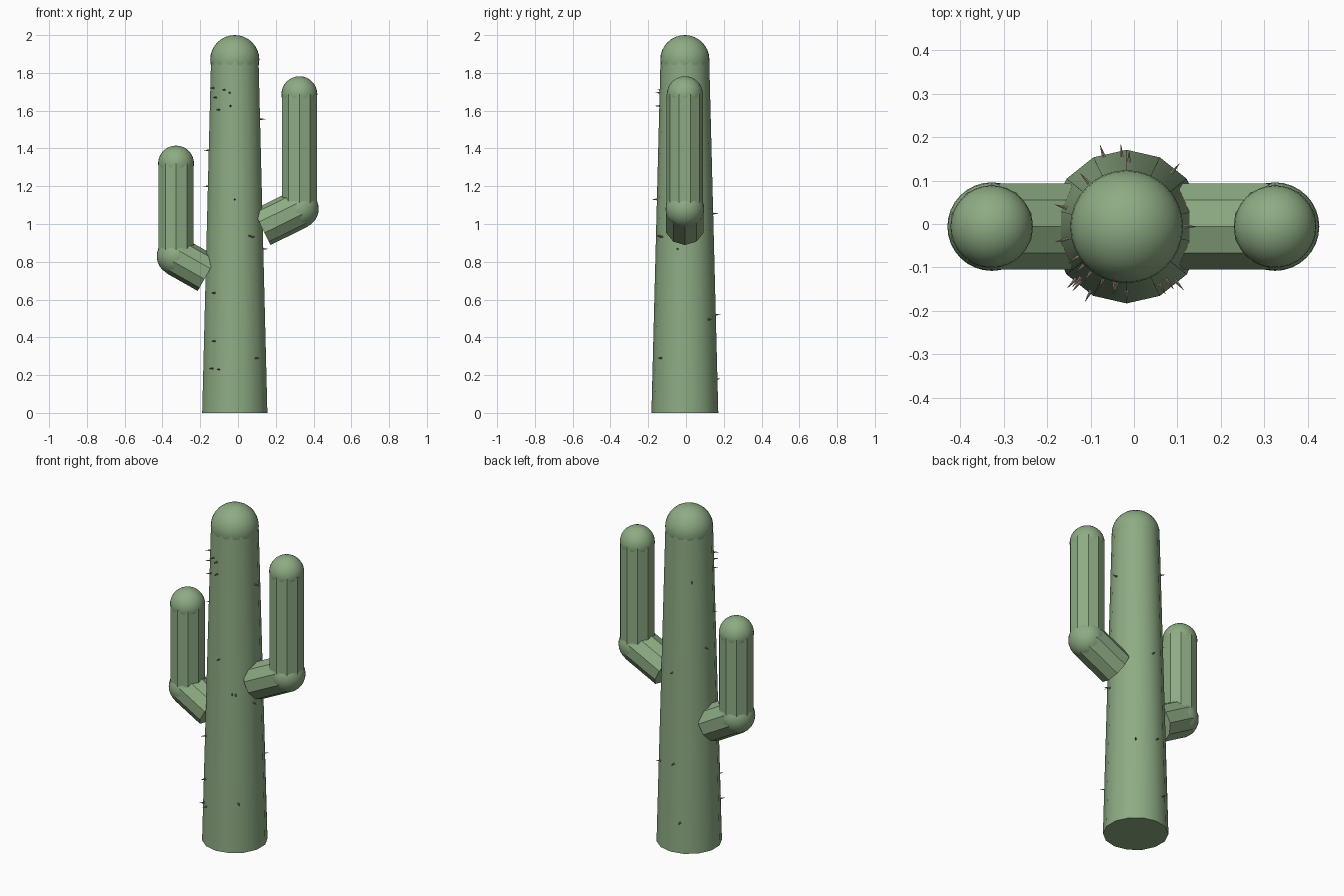
import bpy, bmesh, math
from mathutils import Matrix, Vector

cube = bpy.data.objects.get("Cube")
if cube:
    bpy.data.objects.remove(cube, do_unlink=True)


def make_material(name, rgb):
    mat = bpy.data.materials.new(name)
    mat.use_nodes = True
    mat.diffuse_color = (*rgb, 1)
    mat.node_tree.nodes["Principled BSDF"].inputs["Base Color"].default_value = (*rgb, 1)
    return mat


green = make_material("cactus_green", (0.27, 0.41, 0.23))
brown = make_material("spine_brown", (0.27, 0.21, 0.17))


def add_object(name, bm, mat):
    mesh = bpy.data.meshes.new(name)
    bm.to_mesh(mesh)
    bm.free()
    mesh.materials.append(mat)
    mesh.shade_smooth()
    mesh.set_sharp_from_angle(angle=math.radians(30))
    obj = bpy.data.objects.new(name, mesh)
    bpy.context.collection.objects.link(obj)
    return obj


def add_cone(bm, a, b, r1, r2, sides):
    """Capped cone from a to b; upright ones have a corner facing y,
    leaning ones have a corner in the vertical plane of the lean."""
    a, b = Vector(a), Vector(b)
    z = (b - a).normalized()
    if abs(z.z) > 0.999:
        x, y = Vector((1, 0, 0)), Vector((0, 1, 0))
    else:
        x = Vector((0, 0, 1)).cross(z).normalized()
        y = z.cross(x)
    rot = Matrix((x, y, z)).transposed().to_4x4()
    bmesh.ops.create_cone(bm, cap_ends=True, segments=sides, radius1=r1, radius2=r2,
                          depth=(b - a).length,
                          matrix=Matrix.Translation((a + b) / 2) @ rot)


def post(name, a, b, r1, r2, sides):
    bm = bmesh.new()
    add_cone(bm, a, b, r1, r2, sides)
    return add_object(name, bm, green)


def ball(name, centre, radius):
    bm = bmesh.new()
    bmesh.ops.create_uvsphere(bm, u_segments=32, v_segments=16, radius=radius,
                              matrix=Matrix.Translation(centre))
    return add_object(name, bm, green)


# Trunk with a rounded top
CX, CY = -0.017, -0.006
R_BASE, R_TOP, H = 0.177, 0.129, 1.87
post("trunk", (CX, CY, 0), (CX, CY, H), R_BASE, R_TOP, 14)
ball("trunk_top", (CX, CY, H), 0.13)


# Arms: leaning stub, round elbow, upright post, round tip
def arm(side, root, elbow, tip_z):
    ex, ez = elbow
    post(side + "_arm_stub", (root[0], CY, root[1]), (ex, CY, ez), 0.104, 0.104, 10)
    ball(side + "_arm_elbow", (ex, CY, ez), 0.102)
    post(side + "_arm_post", (ex, CY, ez), (ex, CY, tip_z), 0.097, 0.097, 10)
    ball(side + "_arm_tip", (ex, CY, tip_z), 0.095)


arm("left", (0.126, 0.982), (0.325, 1.08), 1.687)
arm("right", (-0.162, 0.736), (-0.328, 0.83), 1.32)

# Spines scattered over the trunk: (angle around trunk, height)
spots = [(212, 1.72), (222, 1.67), (246, 1.71), (258, 1.695), (260, 1.625), (232, 1.605),
         (0, 1.555), (192, 1.39), (270, 1.13), (300, 0.937), (307, 0.932), (346, 0.868),
         (228, 0.635), (230, 0.38), (226, 0.235), (241, 0.23), (312, 0.29),
         (108, 0.18), (94, 0.52), (88, 1.055), (50, 0.495), (131, 1.6), (163, 1.2)]
bm = bmesh.new()
for deg, z in spots:
    out = Vector((math.cos(math.radians(deg)), math.sin(math.radians(deg)), 0))
    r = R_BASE + (R_TOP - R_BASE) * z / H
    base = Vector((CX, CY, z)) + out * (r - 0.008)
    add_cone(bm, base, base + out * 0.034, 0.006, 0.0005, 6)
add_object("spines", bm, brown)
